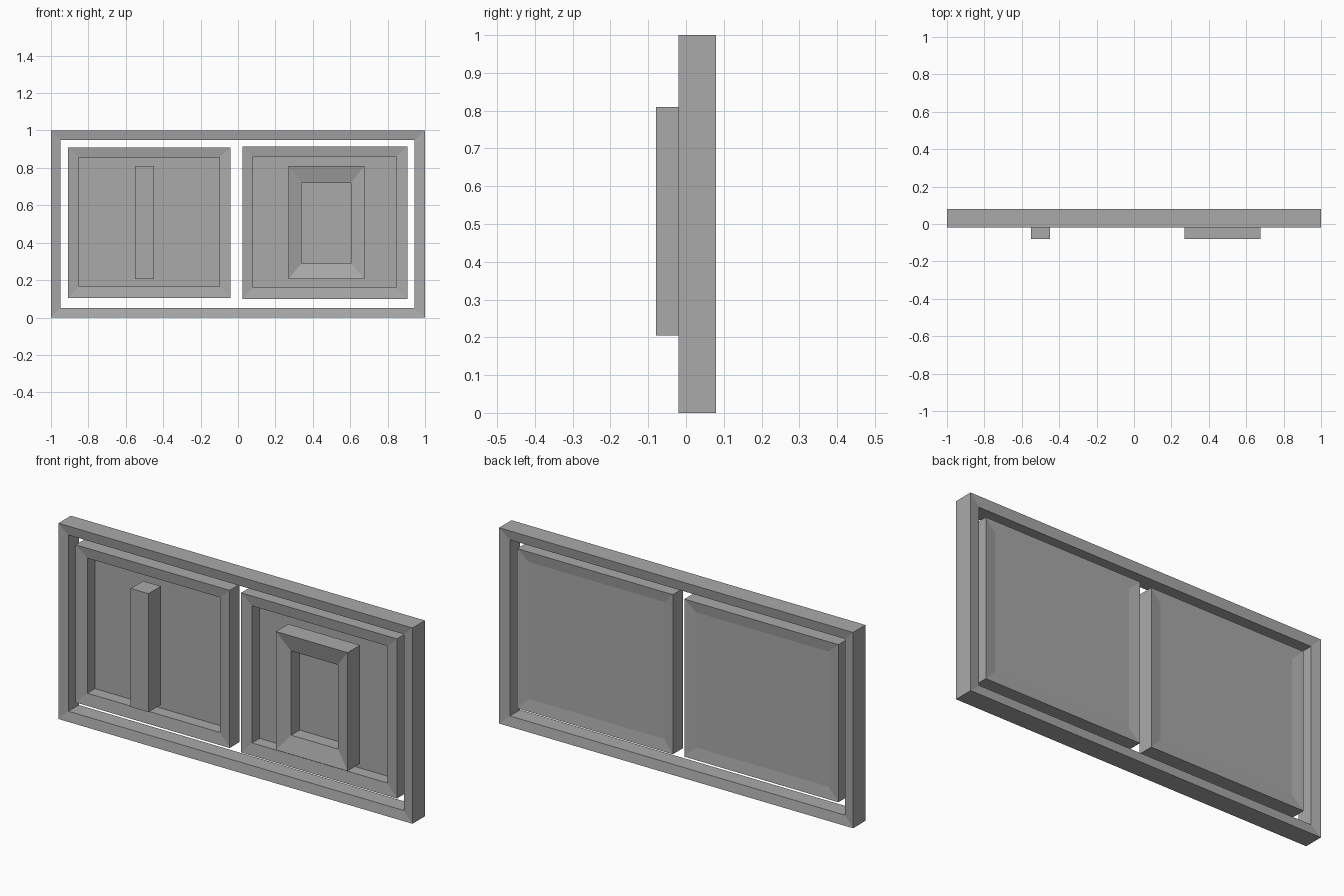
import bpy, bmesh

cube = bpy.data.objects.get("Cube")
if cube:
    bpy.data.objects.remove(cube, do_unlink=True)

grey = bpy.data.materials.new("plain grey")
grey.use_nodes = True
grey.diffuse_color = (0.4, 0.4, 0.4, 1)
grey.node_tree.nodes["Principled BSDF"].inputs["Base Color"].default_value = (0.4, 0.4, 0.4, 1)


def build(name, loops, caps):
    """Bridge rectangular loops (x0, x1, z0, z1, y); cap both ends or close the ring."""
    bm = bmesh.new()
    rings = [[bm.verts.new((x, y, z)) for x, z in ((x0, z0), (x1, z0), (x1, z1), (x0, z1))]
             for x0, x1, z0, z1, y in loops]
    pairs = list(zip(rings, rings[1:]))
    if caps:
        bm.faces.new(rings[0])
        bm.faces.new(rings[-1])
    else:
        pairs.append((rings[-1], rings[0]))
    for a, b in pairs:
        for i in range(4):
            j = (i + 1) % 4
            bm.faces.new((a[i], a[j], b[j], b[i]))
    bmesh.ops.recalc_face_normals(bm, faces=bm.faces)
    mesh = bpy.data.meshes.new(name)
    bm.to_mesh(mesh)
    bm.free()
    mesh.materials.append(grey)
    obj = bpy.data.objects.new(name, mesh)
    bpy.context.collection.objects.link(obj)


# Open outer frame, front and back lips sloping slightly inward
outer, inner = (-1, 1, 0, 1), (-0.95, 0.945, 0.05, 0.95)
build("outer_frame", [(*outer, -0.02), (*outer, 0.08), (*inner, 0.072), (*inner, -0.012)], False)

# Two recessed tray panels with shallow dished backs
for name, rim, well in (
        ("right_panel", (-0.91, -0.04, 0.105, 0.91), (-0.85, -0.1, 0.165, 0.855)),
        ("left_panel", (0.025, 0.905, 0.1, 0.915), (0.08, 0.845, 0.16, 0.86))):
    build(name, [(*well, 0.06), (*well, -0.002), (*rim, -0.01), (*rim, 0.07), (*well, 0.062)], True)

# Upright bar
bar = (-0.55, -0.45, 0.205, 0.81)
build("upright_bar", [(*bar, -0.08), (*bar, 0.02)], True)

# Raised block with a sloped rim and a deep well
block, hole = (0.27, 0.675, 0.205, 0.81), (0.34, 0.605, 0.29, 0.72)
build("hollow_block", [(*hole, 0.012), (*hole, -0.057), (*block, -0.08), (*block, 0.02)], True)
